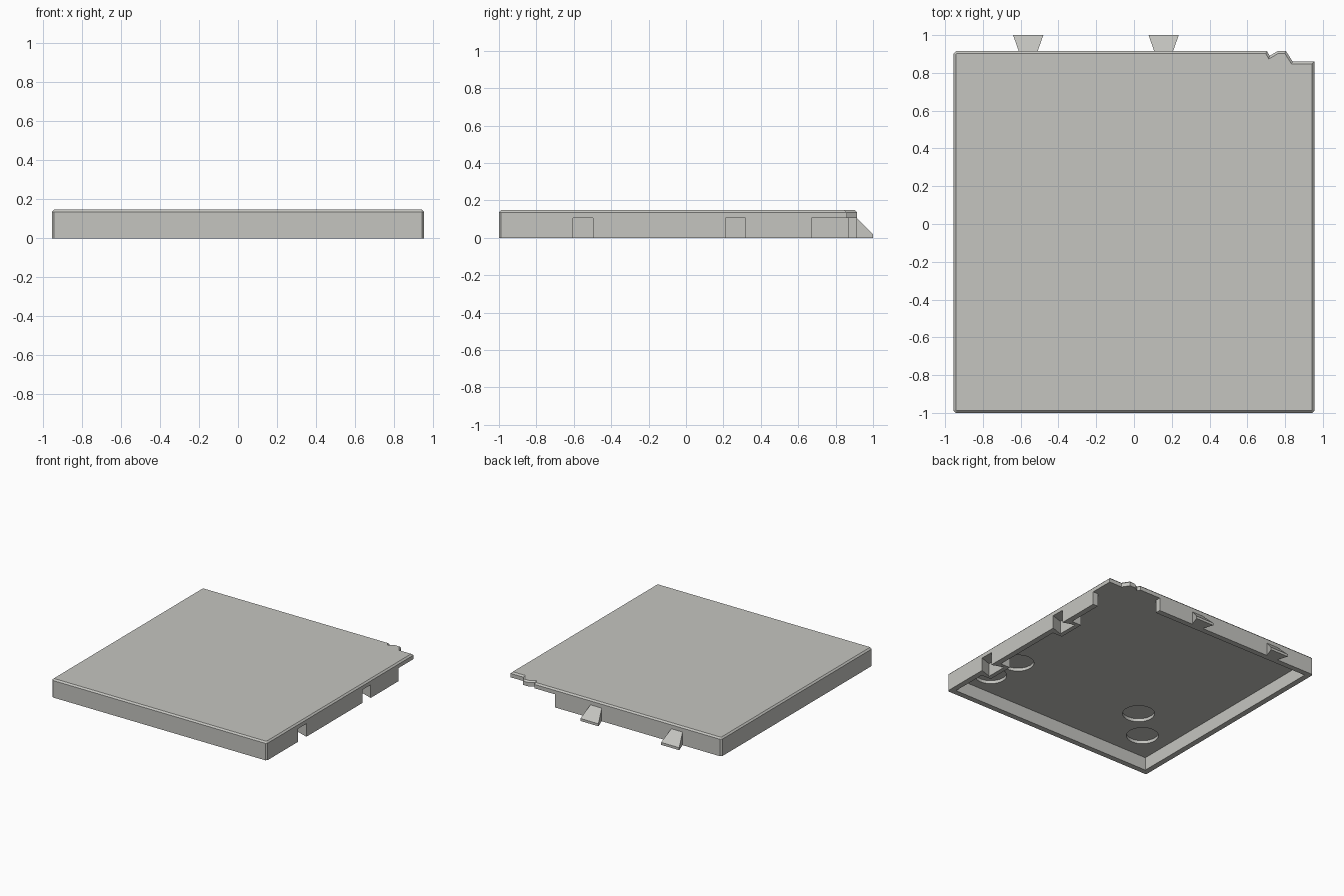
import bpy, bmesh

cube = bpy.data.objects.get("Cube")
if cube:
    bpy.data.objects.remove(cube, do_unlink=True)

BACK, SIDE, FRONT = 0.915, 0.955, -1.0
WALL, CEILING, TOP = 0.045, 0.105, 0.148
CHAMFER = 0.012

grey = bpy.data.materials.new("warm_grey")
grey.use_nodes = True
grey.diffuse_color = (0.56, 0.56, 0.53, 1)
grey.node_tree.nodes["Principled BSDF"].inputs["Base Color"].default_value = grey.diffuse_color


def make_object(name, bm):
    bmesh.ops.recalc_face_normals(bm, faces=bm.faces)
    mesh = bpy.data.meshes.new(name)
    bm.to_mesh(mesh)
    bm.free()
    mesh.materials.append(grey)
    obj = bpy.data.objects.new(name, mesh)
    bpy.context.collection.objects.link(obj)
    return obj


def prism(name, outline, low, high, chamfer=0):
    """Extrude a plan outline upwards, optionally chamfering its top rim."""
    bm = bmesh.new()
    base = bm.faces.new([bm.verts.new((x, y, low)) for x, y in outline])
    ext = bmesh.ops.extrude_face_region(bm, geom=[base])
    for v in [g for g in ext["geom"] if isinstance(g, bmesh.types.BMVert)]:
        v.co.z = high
    if chamfer:
        rim = [e for e in bm.edges if all(v.co.z == e.verts[0].co.z > (low + high) / 2
                                          for v in e.verts)]
        bmesh.ops.bevel(bm, geom=rim, offset=chamfer, segments=1, affect='EDGES')
    return make_object(name, bm)


def boolean(target, other, operation):
    mod = target.modifiers.new(operation.title(), 'BOOLEAN')
    mod.operation, mod.solver, mod.object = operation, 'EXACT', other
    other.hide_render = True
    other.hide_set(True)
    bpy.context.view_layer.objects.active = target
    bpy.ops.object.modifier_apply(modifier=mod.name)
    bpy.data.objects.remove(other, do_unlink=True)


# Outline corners shared by the plate and the walls
c = CHAMFER
front_corners = [(-SIDE, BACK - c), (-SIDE, FRONT + c), (-SIDE + c, FRONT),
                 (SIDE - c, FRONT), (SIDE, FRONT + c)]

# Top plate with the notched back corner
plate = prism("top_plate", [(-SIDE + c, BACK)] + front_corners + [
    (SIDE, 0.86), (0.84, 0.86), (0.805, BACK), (0.76, BACK),
    (0.718, 0.89), (0.705, BACK)], CEILING, TOP, CHAMFER)

# Round recesses in the underside of the plate
for x, y in [(0.705, -0.49), (-0.455, -0.49), (-0.685, -0.72), (0.74, -0.76)]:
    bm = bmesh.new()
    bmesh.ops.create_cone(bm, cap_ends=True, segments=48, radius1=0.118,
                          radius2=0.118, depth=0.05)
    bmesh.ops.translate(bm, verts=bm.verts, vec=(x, y, CEILING))
    boolean(plate, make_object("recess_cutter", bm), 'DIFFERENCE')

# Surrounding wall, open at the notched corner
inner_x, inner_back = SIDE - WALL, BACK - WALL
walls = prism("outer_walls", [(0.52, BACK), (-SIDE + c, BACK)] + front_corners + [
    (SIDE, 0.67), (inner_x, 0.67), (inner_x, FRONT + WALL),
    (-inner_x, FRONT + WALL), (-inner_x, inner_back), (0.52, inner_back)], 0, CEILING)

# Dovetail sockets in the left wall
for y in (-0.55, 0.265):
    block = prism("socket_block", [(0.825, y - 0.11), (0.93, y - 0.11),
                                   (0.93, y + 0.11), (0.825, y + 0.11)], 0, CEILING)
    boolean(walls, block, 'UNION')
    slot = prism("socket_cutter", [(0.97, y - 0.05), (0.955, y - 0.053), (0.86, y - 0.085),
                                   (0.86, y + 0.085), (0.955, y + 0.053), (0.97, y + 0.05)],
                 -0.05, CEILING + 0.05)
    boolean(walls, slot, 'DIFFERENCE')

# Flared, sloping dovetail tabs on the back
for name, x in (("back_tab_right", -0.56), ("back_tab_left", 0.157)):
    bm = bmesh.new()
    rings = []
    for y, half, height in ((BACK, 0.05, CEILING), (1.0, 0.08, 0.02)):
        rings.append([bm.verts.new((x + sx * half, y, z))
                      for sx, z in ((-1, 0), (1, 0), (1, height), (-1, height))])
        bm.faces.new(rings[-1])
    for i in range(4):
        j = (i + 1) % 4
        bm.faces.new((rings[0][i], rings[0][j], rings[1][j], rings[1][i]))
    make_object(name, bm)
